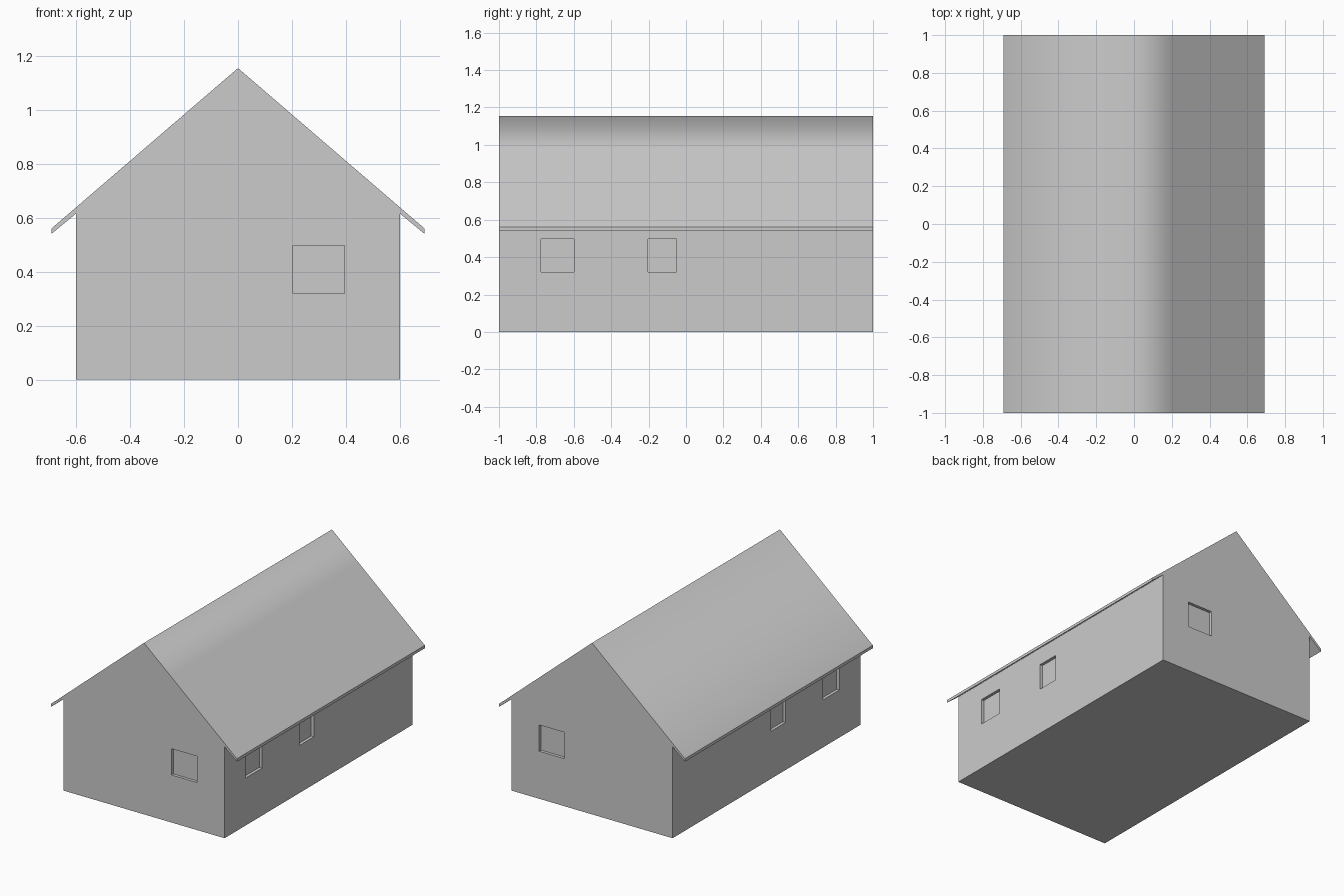
import bpy, bmesh
from mathutils import Matrix, Vector

if "Cube" in bpy.data.objects:
    bpy.data.objects.remove(bpy.data.objects["Cube"])


def make_object(name, bm):
    bmesh.ops.recalc_face_normals(bm, faces=bm.faces)
    mesh = bpy.data.meshes.new(name)
    bm.to_mesh(mesh)
    bm.free()
    obj = bpy.data.objects.new(name, mesh)
    bpy.context.collection.objects.link(obj)
    return obj


def add_box(bm, lo, hi):
    lo, hi = Vector(lo), Vector(hi)
    size = Matrix.Diagonal((*(hi - lo), 1))
    bmesh.ops.create_cube(bm, size=1, matrix=Matrix.Translation((lo + hi) / 2) @ size)


# House body and roof: one gable profile with thin eaves, extruded along y
profile = [(-0.6, 0), (0.6, 0), (0.6, 0.616), (0.692, 0.54), (0.692, 0.56),
           (0.2, 0.983), (0, 1.155),
           (-0.692, 0.56), (-0.692, 0.54), (-0.6, 0.616)]
bm = bmesh.new()
face = bm.faces.new([bm.verts.new((x, -1, z)) for x, z in profile])
out = bmesh.ops.extrude_face_region(bm, geom=[face], use_keep_orig=True)
bmesh.ops.translate(bm, vec=(0, 2, 0),
                    verts=[g for g in out["geom"] if isinstance(g, bmesh.types.BMVert)])
bmesh.ops.recalc_face_normals(bm, faces=bm.faces)
# Only the roof slopes are smooth, blending over the ridge
for f in bm.faces:
    f.smooth = f.normal.z > 0.1
house = make_object("house", bm)

# Shallow window recesses on all four walls
depth, z0, z1 = 0.02, 0.32, 0.497
bm = bmesh.new()
for s in (-1, 1):
    a, b = sorted((s * (1 - depth), s * 1.05))
    add_box(bm, (0.204, a, z0), (0.394, b, z1))
    a, b = sorted((s * (0.6 - depth), s * 0.65))
    for y0, y1 in ((-0.775, -0.6), (-0.203, -0.05)):
        add_box(bm, (a, y0, z0), (b, y1, z1))
cutter = make_object("window_cutter", bm)
cutter.hide_render = True
cutter.display_type = 'WIRE'

cut = house.modifiers.new("windows", 'BOOLEAN')
cut.operation = 'DIFFERENCE'
cut.solver = 'EXACT'
cut.object = cutter
